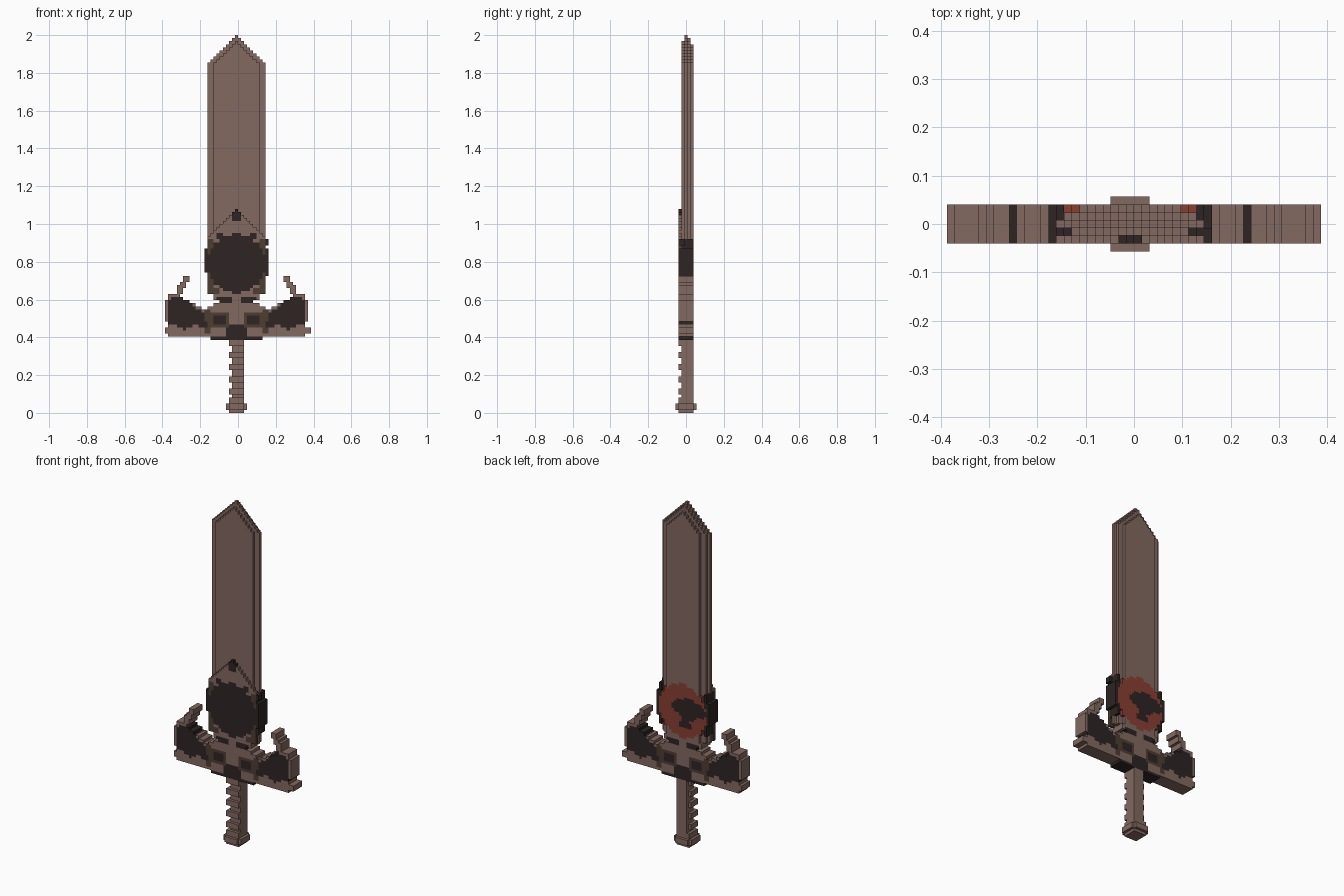
import bpy
import bmesh
from mathutils import Vector

cube = bpy.data.objects.get("Cube")
if cube:
    bpy.data.objects.remove(cube, do_unlink=True)

U = 2 / 124  # edge length of one block


def material(name, rgb):
    m = bpy.data.materials.new(name)
    m.use_nodes = True
    m.diffuse_color = (*rgb, 1)
    bsdf = next(n for n in m.node_tree.nodes if n.type == 'BSDF_PRINCIPLED')
    bsdf.inputs["Base Color"].default_value = (*rgb, 1)
    bsdf.inputs["Roughness"].default_value = 0.9
    return m


MATS = [material("dusty brown", (0.225, 0.14, 0.12)),
        material("near black", (0.026, 0.018, 0.017)),
        material("dark olive", (0.075, 0.047, 0.032)),
        material("rust red", (0.25, 0.05, 0.03))]
BROWN, BLACK, OLIVE, RED = range(4)

blocks = {}  # block position -> (part name, colour); later parts replace earlier ones


def fill(part, xs, ys, zs, rule):
    """Fill a range of blocks; the rule gives a colour or None for no block."""
    for i in range(*xs):
        for j in range(*ys):
            for k in range(*zs):
                colour = rule(i, j, k)
                if colour is not None:
                    blocks[i, j, k] = (part, colour)


def box(part, xs, ys, zs, colour=BROWN):
    fill(part, xs, ys, zs, lambda i, j, k: colour)


def inside(poly, x, z):
    hit = False
    for (x1, z1), (x2, z2) in zip(poly, poly[1:] + poly[:1]):
        if (z1 > z) != (z2 > z) and x < x1 + (z - z1) * (x2 - x1) / (z2 - z1):
            hit = not hit
    return hit


def side(i):
    """Distance in blocks from the centre column."""
    return abs(i + 1)


# Blade: four layers of different width, each with a stepped point
for layer, half in ((-1, 7), (0, 9), (1, 8), (2, 6)):
    fill("blade", (-11, 10), (layer, layer + 1), (39, 124),
         lambda i, j, k: BROWN if side(i) <= half and k < 115 + half - side(i) else None)


# Front housing with a pointed arch
def housing(i, j, k):
    a = side(i)
    if k >= 57:
        if a > (67 - k) * 0.9:
            return None
        return BLACK if (k >= 63 and a <= 1) or (k < 59 and a in (5, 6)) else BROWN
    if a >= 8 or (k < 41 and a >= 6):
        return OLIVE
    return BROWN


fill("front_housing", (-10, 9), (-2, -1), (39, 67), housing)
fill("housing_rim", (-10, 9), (-1, 3), (42, 57),
     lambda i, j, k: BLACK if side(i) == 9 else None)


# Round medallion: black in front, red with a dark tree shape behind
def medallion(i, j, k):
    x, z = i + 1, k + 0.5 - 49
    if x * x + z * z > 92:
        return None
    if j < 2:
        return BLACK
    cap = ((x + 2.5) / 7) ** 2 + ((z - 1) / 3.6) ** 2 < 1 and not (abs(x + 2) > 3 and z < -0.6)
    stem = abs(x + 1) <= 1 and -6 < z < 1
    foot = abs(x + 1) <= 2 and -6 < z < -4
    return BLACK if cap or stem or foot else RED


fill("medallion", (-11, 10), (-2, 3), (38, 60), medallion)

# Side lugs of the medallion
box("right_lug", (-11, -10), (-2, 3), (46, 54), BLACK)
box("left_lug", (9, 10), (-2, 3), (45, 54), BLACK)
box("left_lug", (9, 10), (-2, 0), (55, 57), BLACK)

# Cross guard: mirrored half outline with curved horns and painted panels
OUTLINE = [(-1, 25), (21.5, 25), (23.4, 26), (23.4, 28), (22.4, 29), (23.4, 31), (23.4, 36),
           (22, 38.6), (20.2, 38.8), (19, 42), (17.4, 43.2), (17.2, 45.2), (15.3, 45.2),
           (15.3, 43.4), (17, 41.5), (18.4, 38.6), (16, 36.6), (11, 34), (8, 35.2),
           (5.5, 36.5), (7.3, 37.2), (7.3, 39), (-1, 39)]
WING = [(22.6, 37), (19, 38.5), (15, 36), (10.6, 32.5), (9.6, 27.5), (14, 29), (17, 27),
        (20, 29), (23, 29)]


def guard(i, j, k):
    a, z = side(i), k + 0.5
    if not inside(OUTLINE, a, z):
        return None
    if inside(WING, a, z):
        return BLACK
    if (a / 4) ** 2 + ((z - 25) / 4.5) ** 2 < 1:
        return BLACK
    if 4 <= a <= 7 and 29 < z < 32:
        return BLACK
    if 3 <= a <= 8 and 28 < z < 33 or 9 <= a <= 10 and 26 < z < 34:
        return OLIVE
    if 2 <= a <= 6 and 36 < z < 38:
        return BLACK
    return BROWN


fill("cross_guard", (-24, 23), (-2, 3), (25, 46), guard)
box("cross_guard", (23, 24), (-2, 3), (26, 28))
box("guard_base_plate", (-9, 8), (-2, 3), (24, 25), BLACK)

# Grip: square core with raised bands
box("grip_core", (-2, 2), (-1, 3), (5, 24))
for k in range(6, 24, 4):
    box("grip_bands", (-3, 2), (-2, 2), (k, k + 2))

# Pommel: stepped knob
box("pommel", (-3, 2), (-2, 3), (0, 5))
box("pommel", (-4, 3), (-2, 3), (1, 3))
box("pommel", (-3, 2), (-3, 4), (1, 3))

# Turn the visible block faces of each part into a mesh
DIRECTIONS = [Vector(d) for d in ((1, 0, 0), (-1, 0, 0), (0, 1, 0),
                                  (0, -1, 0), (0, 0, 1), (0, 0, -1))]


def build(part):
    bm = bmesh.new()
    corners = {}

    def corner(p):
        key = tuple(round(c * 2) for c in p)
        if key not in corners:
            corners[key] = bm.verts.new(p * U)
        return corners[key]

    for pos, (owner, colour) in blocks.items():
        if owner != part:
            continue
        centre = Vector(pos) + Vector((0.5, 0, 0.5))
        for n in DIRECTIONS:
            if tuple(int(c) for c in Vector(pos) + n) in blocks:
                continue
            s = n.yzx / 2
            t = n.cross(s)
            mid = centre + n / 2
            quad = [mid - s - t, mid + s - t, mid + s + t, mid - s + t]
            bm.faces.new([corner(p) for p in quad]).material_index = colour
    mesh = bpy.data.meshes.new(part)
    bm.to_mesh(mesh)
    bm.free()
    for m in MATS:
        mesh.materials.append(m)
    bpy.context.collection.objects.link(bpy.data.objects.new(part, mesh))


for name in dict.fromkeys(owner for owner, colour in blocks.values()):
    build(name)
